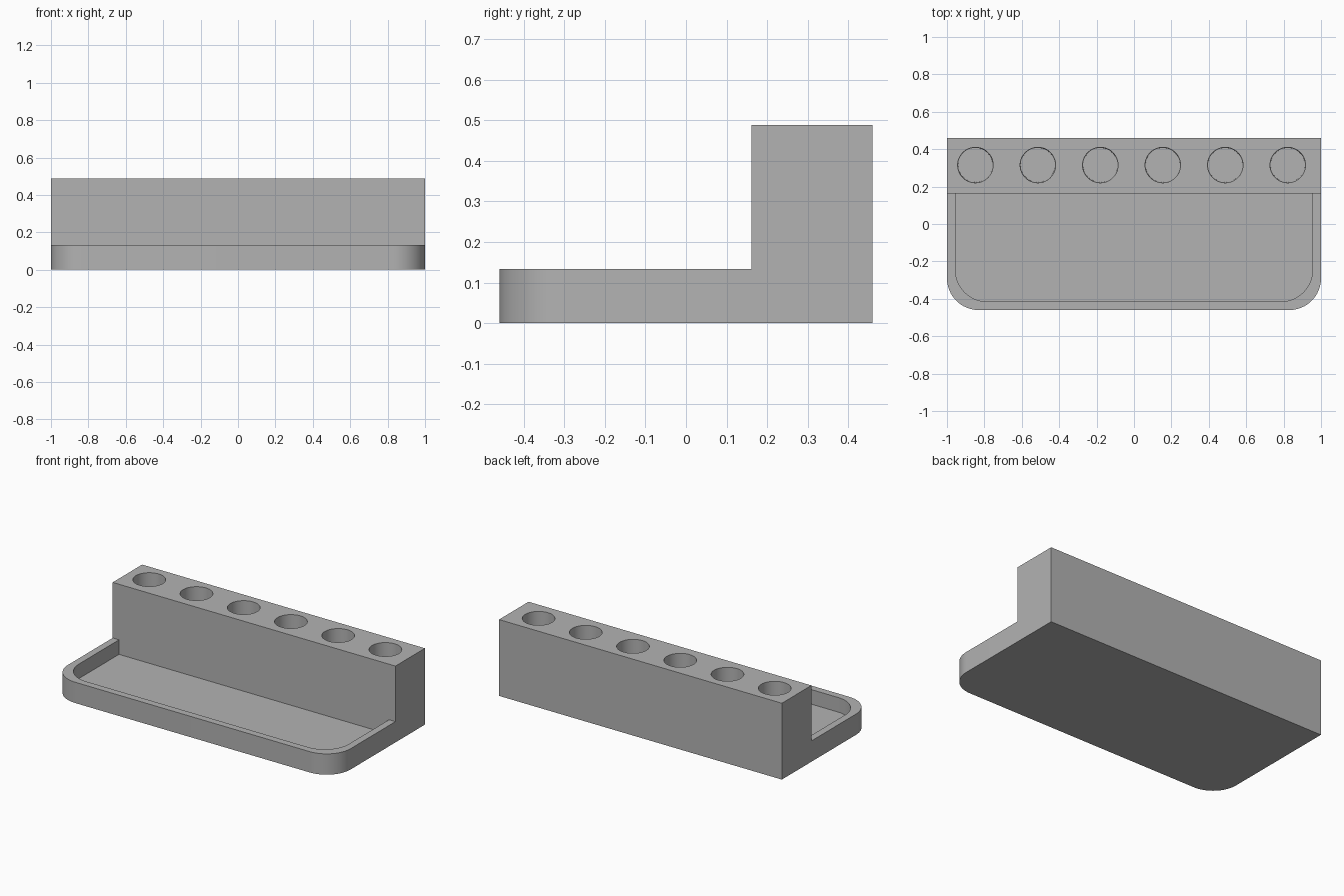
import bpy, bmesh
from math import cos, sin, pi, radians

cube = bpy.data.objects.get("Cube")
if cube:
    bpy.data.objects.remove(cube, do_unlink=True)

grey = bpy.data.materials.new("mid grey")
grey.use_nodes = True
COLOR = (0.45, 0.45, 0.45, 1)
grey.diffuse_color = COLOR
grey.node_tree.nodes["Principled BSDF"].inputs["Base Color"].default_value = COLOR

HALF_W, HALF_D = 1.0, 0.46
STEP_Y, RIM_Z, TOP_Z, FLOOR_Z = 0.162, 0.133, 0.488, 0.04


def outline(w, front, back, r, steps=16):
    """Rectangle whose two front corners are rounded."""
    pts = [(w, back), (-w, back)]
    for cx, start in ((-w + r, pi), (w - r, 1.5 * pi)):
        for i in range(steps + 1):
            a = start + i * pi / 2 / steps
            pts.append((cx + r * cos(a), front + r + r * sin(a)))
    return pts


def make_object(name, bm):
    bmesh.ops.recalc_face_normals(bm, faces=bm.faces)
    mesh = bpy.data.meshes.new(name)
    bm.to_mesh(mesh)
    bm.free()
    mesh.materials.append(grey)
    obj = bpy.data.objects.new(name, mesh)
    bpy.context.collection.objects.link(obj)
    return obj


def prism(name, points, low, high):
    bm = bmesh.new()
    face = bm.faces.new([bm.verts.new((x, y, low)) for x, y in points])
    top = bmesh.ops.extrude_face_region(bm, geom=[face])["geom"]
    verts = [v for v in top if isinstance(v, bmesh.types.BMVert)]
    bmesh.ops.translate(bm, verts=verts, vec=(0, 0, high - low))
    return make_object(name, bm)


def boolean(target, tool, operation):
    mod = target.modifiers.new(operation.lower(), "BOOLEAN")
    mod.operation, mod.solver, mod.object = operation, "EXACT", tool
    bpy.context.view_layer.objects.active = target
    bpy.ops.object.modifier_apply(modifier=mod.name)
    bpy.data.objects.remove(tool, do_unlink=True)


# Full base slab, hollowed into a tray in front of the rack
holder = prism("tray_and_rack", outline(HALF_W, -HALF_D, HALF_D, 0.17), 0, RIM_Z)
boolean(holder, prism("tray_cutter", outline(0.955, -0.415, STEP_Y, 0.17),
                      FLOOR_Z, RIM_Z + 0.1), "DIFFERENCE")

# Tall rack block along the back, joined flush with the slab
block = [(-HALF_W, STEP_Y), (HALF_W, STEP_Y), (HALF_W, HALF_D), (-HALF_W, HALF_D)]
boolean(holder, prism("rack_block", block, 0, TOP_Z), "UNION")

# Six slightly tapered round sockets
bm = bmesh.new()
extra = 0.02
for i in range(6):
    ret = bmesh.ops.create_cone(bm, cap_ends=True, segments=48, radius1=0.092,
                                radius2=0.095, depth=TOP_Z + extra - FLOOR_Z)
    bmesh.ops.translate(bm, verts=ret["verts"],
                        vec=(-0.848 + i * 0.334, 0.315, (TOP_Z + extra + FLOOR_Z) / 2))
boolean(holder, make_object("socket_cutter", bm), "DIFFERENCE")

# Smooth the rounded walls, keep the edges crisp
bpy.ops.object.select_all(action="DESELECT")
holder.select_set(True)
bpy.context.view_layer.objects.active = holder
bpy.ops.object.shade_smooth_by_angle(angle=radians(30))
